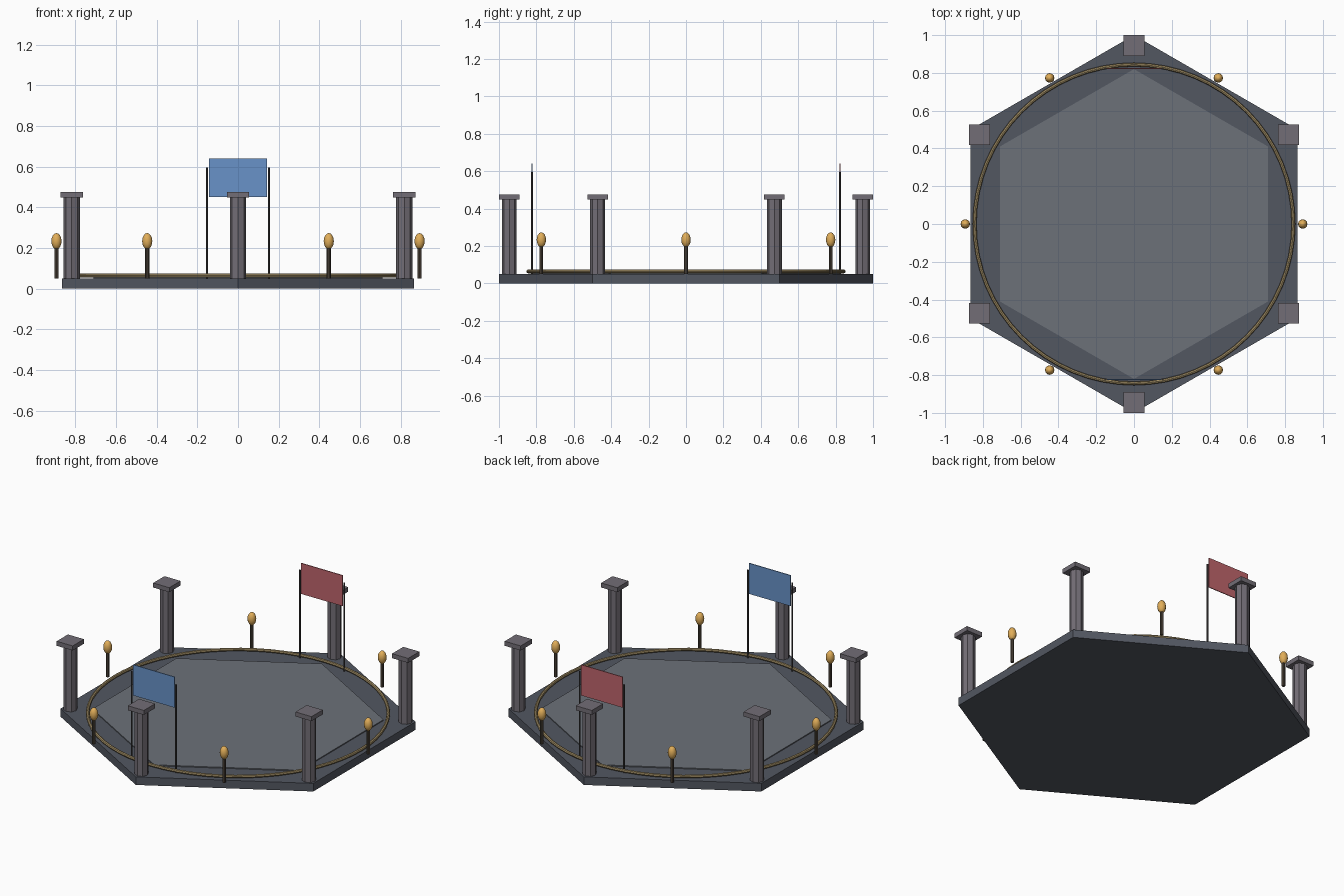
import bpy
from math import sin, cos, pi

if "Cube" in bpy.data.objects:
    bpy.data.objects.remove(bpy.data.objects["Cube"])


def material(name, rgb):
    m = bpy.data.materials.new(name)
    m.diffuse_color = (*rgb, 1)
    m.use_nodes = True
    m.node_tree.nodes["Principled BSDF"].inputs["Base Color"].default_value = m.diffuse_color
    return m


STONE_DARK = material("dark_stone", (0.085, 0.095, 0.12))
STONE_FLOOR = material("floor_stone", (0.15, 0.165, 0.19))
STONE_PILLAR = material("pillar_stone", (0.17, 0.155, 0.18))
BRASS = material("brass", (0.36, 0.27, 0.13))
IRON = material("iron", (0.06, 0.055, 0.055))
WOOD = material("wood", (0.09, 0.07, 0.05))
FLAME = material("flame", (0.75, 0.42, 0.1))
BLUE = material("blue_cloth", (0.14, 0.29, 0.58))
RED = material("red_cloth", (0.52, 0.13, 0.15))


def finish(name, mat, smooth=False):
    o = bpy.context.object
    o.name = name
    o.data.materials.append(mat)
    if smooth:
        bpy.ops.object.shade_smooth_by_angle()
    return o


def prism(name, mat, sides, r, x, y, z0, z1, smooth=False):
    bpy.ops.mesh.primitive_cylinder_add(vertices=sides, radius=r, depth=z1 - z0,
                                        location=(x, y, (z0 + z1) / 2))
    return finish(name, mat, smooth)


def box(name, mat, size, loc):
    bpy.ops.mesh.primitive_cube_add(size=1, location=loc)
    bpy.context.object.scale = size
    bpy.ops.object.transform_apply(location=False, rotation=False, scale=True)
    return finish(name, mat)


# Hexagonal base and raised floor (corners on the y axis)
prism("base", STONE_DARK, 6, 1.0, 0, 0, 0, 0.05)
prism("floor", STONE_FLOOR, 6, 0.82, 0, 0, 0.002, 0.056)

# Boundary ring
bpy.ops.mesh.primitive_torus_add(major_radius=0.844, minor_radius=0.01,
                                 major_segments=64, minor_segments=8,
                                 location=(0, 0, 0.064))
finish("boundary_ring", BRASS, True)

for i in range(6):
    # Corner pillars with square caps
    a = pi / 2 + i * pi / 3
    x, y = 0.945 * cos(a), 0.945 * sin(a)
    prism(f"pillar_{i}", STONE_PILLAR, 8, 0.04, x, y, 0.05, 0.45)
    box(f"pillar_cap_{i}", STONE_PILLAR, (0.11, 0.11, 0.028), (x, y, 0.462))

    # Torches midway along each side
    a = i * pi / 3
    x, y = 0.893 * cos(a), 0.893 * sin(a)
    prism(f"torch_post_{i}", WOOD, 8, 0.01, x, y, 0.05, 0.2)
    bpy.ops.mesh.primitive_uv_sphere_add(segments=12, ring_count=8, radius=0.025,
                                         location=(x, y, 0.233))
    bpy.context.object.scale = (1, 1, 1.6)
    bpy.ops.object.transform_apply(location=False, rotation=False, scale=True)
    finish(f"torch_flame_{i}", FLAME, True)

# Banners with two poles at the front and back
for side, s, cloth in (("front", -1, BLUE), ("back", 1, RED)):
    y = 0.823 * s
    box(f"{side}_banner", cloth, (0.285, 0.005, 0.19), (0, y, 0.545))
    for x in (-0.152, 0.152):
        prism(f"{side}_banner_pole", IRON, 8, 0.005, x, y, 0.05, 0.595)
